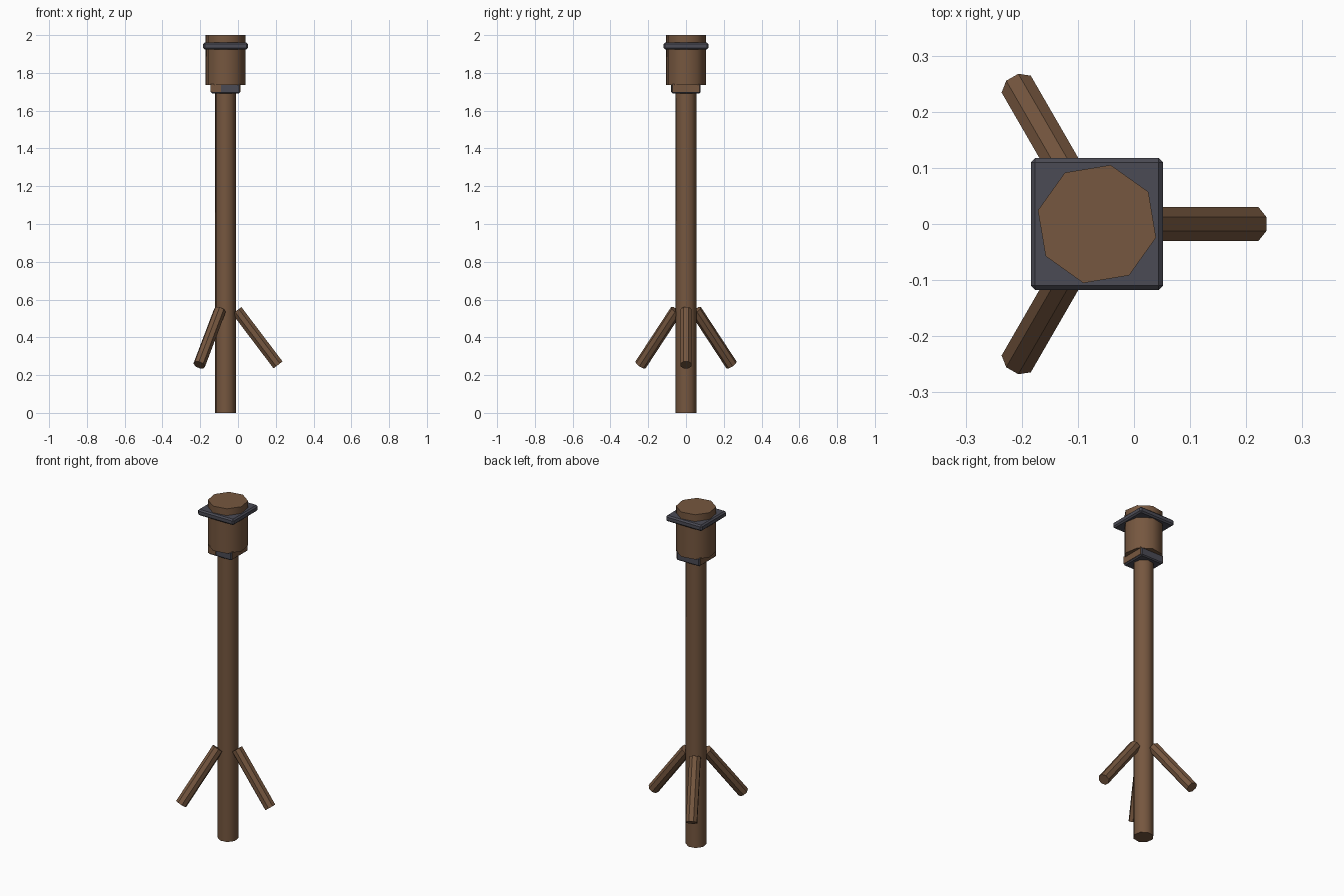
import bpy, math
from mathutils import Vector

cube = bpy.data.objects.get("Cube")
if cube:
    bpy.data.objects.remove(cube)

AXIS = -0.066  # x of the pole's centre line


def material(name, colour):
    m = bpy.data.materials.new(name)
    m.use_nodes = True
    m.diffuse_color = (*colour, 1)
    m.node_tree.nodes["Principled BSDF"].inputs["Base Color"].default_value = (*colour, 1)
    return m


wood = material("brown wood", (0.18, 0.095, 0.05))
iron = material("dark iron", (0.07, 0.07, 0.09))


def rod(name, start, end, radius, turn, smooth):
    """Octagonal bar between two points."""
    start, end = Vector(start), Vector(end)
    span = end - start
    bpy.ops.mesh.primitive_cylinder_add(vertices=8, radius=radius, depth=span.length)
    ob = bpy.context.object
    ob.name = name
    for v in ob.data.vertices:
        x, y = v.co.xy
        c, s = math.cos(turn), math.sin(turn)
        v.co.xy = (c * x - s * y, s * x + c * y)
    ob.location = (start + end) / 2
    ob.rotation_euler = (0, math.acos(span.z / span.length), math.atan2(span.y, span.x))
    ob.data.materials.append(wood)
    if smooth:
        bpy.ops.object.shade_smooth_by_angle(angle=math.radians(50))
    return ob


def plate(name, half, low, high, mat, bevel=0.0):
    """Square plate around the pole."""
    bpy.ops.mesh.primitive_cube_add(size=1, location=(AXIS, 0, (low + high) / 2))
    ob = bpy.context.object
    ob.name = name
    ob.scale = (2 * half, 2 * half, high - low)
    bpy.ops.object.transform_apply(location=False, rotation=False, scale=True)
    ob.data.materials.append(mat)
    if bevel:
        mod = ob.modifiers.new("soft edges", "BEVEL")
        mod.width, mod.segments = bevel, 1
    return ob


# Pole and head
rod("pole", (AXIS, 0, 0), (AXIS, 0, 1.74), 0.056, math.radians(-13), True)
rod("head", (AXIS, 0, 1.735), (AXIS, 0, 2), 0.108, math.radians(-13), True)

# Iron bands
plate("head_band", 0.118, 1.925, 1.96, iron, 0.008)
plate("collar", 0.076, 1.69, 1.742, iron, 0.006)

# Wooden facing on the sides of the collar
for side, name in ((-1, "right"), (1, "left")):
    ob = plate("collar_facing_" + name, 0.5, 1.698, 1.742, wood)
    ob.scale = (0.004, 0.142, 1)
    ob.location.x = AXIS + side * 0.0765
ob = plate("collar_facing_front", 0.5, 1.698, 1.742, wood)
ob.scale = (0.052, 0.004, 1)
ob.location = (-0.117, -0.0765, ob.location.z)

# Three splayed legs
for i, name in enumerate(("left", "back_right", "front_right")):
    a = i * math.tau / 3
    out = Vector((math.cos(a), math.sin(a), 0))
    base = Vector((AXIS, 0, 0))
    rod("leg_" + name, base + out * 0.06 + Vector((0, 0, 0.542)),
        base + out * 0.278 + Vector((0, 0, 0.254)), 0.0325, math.pi / 8, False)
